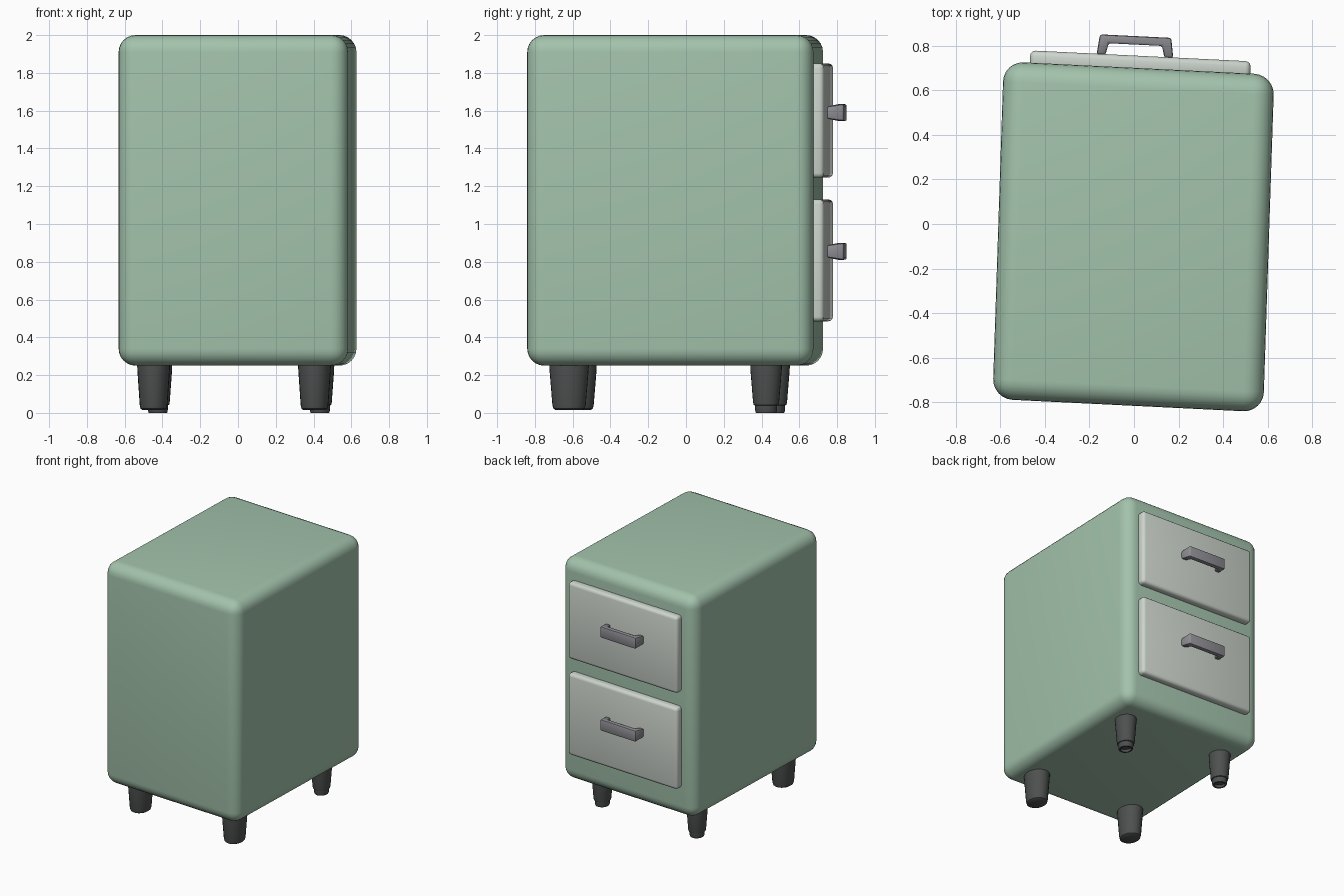
import bpy, bmesh, math
from mathutils import Matrix, Vector

if "Cube" in bpy.data.objects:
    bpy.data.objects.remove(bpy.data.objects["Cube"])


def material(name, rgb):
    m = bpy.data.materials.new(name)
    m.diffuse_color = (*rgb, 1)
    m.use_nodes = True
    m.node_tree.nodes["Principled BSDF"].inputs["Base Color"].default_value = m.diffuse_color
    return m


GREEN = material("sage green", (0.366, 0.545, 0.413))
PALE = material("pale grey", (0.61, 0.66, 0.61))
STEEL = material("handle grey", (0.27, 0.27, 0.295))
DARK = material("dark leg grey", (0.077, 0.081, 0.081))

# the cabinet stands slightly turned and skewed
FRAME = Matrix(((1, 0.033, 0, -0.0025),
                (-0.0494, 1, 0, -0.0575),
                (0, 0, 1, 0),
                (0, 0, 0, 1)))


def finish(name, bm, mat, matrix=None, angle=40):
    if matrix:
        bm.transform(matrix)
    bmesh.ops.recalc_face_normals(bm, faces=bm.faces)
    me = bpy.data.meshes.new(name)
    bm.to_mesh(me)
    bm.free()
    me.materials.append(mat)
    ob = bpy.data.objects.new(name, me)
    bpy.context.collection.objects.link(ob)
    bpy.ops.object.select_all(action='DESELECT')
    ob.select_set(True)
    bpy.context.view_layer.objects.active = ob
    bpy.ops.object.shade_smooth_by_angle(angle=math.radians(angle))
    return ob


def bevel(bm, width, segments):
    bmesh.ops.bevel(bm, geom=bm.edges[:], offset=width, segments=segments,
                    profile=0.5, affect='EDGES', clamp_overlap=True)


def rounded_box(name, lo, hi, width, segments, mat):
    bm = bmesh.new()
    bmesh.ops.create_cube(bm, size=1)
    lo, hi = Vector(lo), Vector(hi)
    for v in bm.verts:
        v.co = Vector([(lo[i] + hi[i]) / 2 + v.co[i] * (hi[i] - lo[i]) for i in range(3)])
    bevel(bm, width, segments)
    return finish(name, bm, mat, FRAME)


# U-shaped pull: outline in plan, thicker in height at the grip
def handle(name, z):
    half = [(0.172, 0.0), (0.16, 0.09)]
    inner = [(0.12, 0.052), (0.132, 0.0)]
    outline = half + [(-x, y) for x, y in reversed(half)]
    outline += [(-x, y) for x, y in reversed(inner)] + inner
    bm = bmesh.new()
    rings = []
    for s in (-1, 1):
        rings.append([bm.verts.new((x - 0.02, 0.81 + y, z + s * (0.032 if y < 0.01 else 0.045)))
                      for x, y in outline])
    n = len(outline)
    lo, hi = rings
    for i in range(n):
        j = (i + 1) % n
        bm.faces.new((lo[i], lo[j], hi[j], hi[i]))
    # order: 0 1 2 3 outer, 4 5 6 7 inner
    for r in rings:
        for q in ((0, 1, 6, 7), (1, 2, 5, 6), (2, 3, 4, 5)):
            bm.faces.new([r[k] for k in q])
    bmesh.ops.recalc_face_normals(bm, faces=bm.faces)
    sharp = [e for e in bm.edges if len(e.link_faces) == 2 and e.calc_face_angle() > 0.5]
    bmesh.ops.bevel(bm, geom=sharp, offset=0.01, segments=2, profile=0.5,
                    affect='EDGES', clamp_overlap=True)
    return finish(name, bm, STEEL, FRAME)


# lathed oval leg from (scale, z) pairs
def leg(name, x, y, rx, ry, profile, sides=24):
    bm = bmesh.new()
    rings = []
    for s, z in profile:
        rings.append([bm.verts.new((x + rx * s * math.cos(2 * math.pi * k / sides),
                                    y + ry * s * math.sin(2 * math.pi * k / sides), z))
                      for k in range(sides)])
    for a, b in zip(rings, rings[1:]):
        for k in range(sides):
            j = (k + 1) % sides
            bm.faces.new((a[k], a[j], b[j], b[k]))
    bm.faces.new(rings[0])
    bm.faces.new(rings[-1])
    return finish(name, bm, DARK)


# cabinet body
rounded_box("cabinet_body", (-0.6075, -0.7575, 0.25), (0.6075, 0.7575, 2.0), 0.09, 6, GREEN)

# drawer fronts and handles on the back side
for label, z0, z1, hz in (("upper", 1.245, 1.85, 1.59), ("lower", 0.485, 1.13, 0.855)):
    rounded_box(label + "_drawer_front", (-0.49, 0.735, z0), (0.50, 0.8125, z1), 0.024, 3, PALE)
    handle(label + "_handle", hz)

# front legs: plain taper with rounded ends
plain = [(1.0, 0.27), (0.99, 0.23), (0.84, 0.04), (0.79, 0.022), (0.68, 0.015)]
leg("front_left_leg", -0.447, -0.577, 0.087, 0.105, plain)
leg("front_right_leg", 0.405, -0.619, 0.087, 0.105, plain)

# back legs: taper with a narrower hollow foot
footed = [(1.0, 0.27), (0.99, 0.23), (0.82, 0.055), (0.78, 0.042), (0.70, 0.04),
          (0.68, 0.008), (0.64, 0.0), (0.50, 0.0), (0.47, 0.02)]
leg("back_left_leg", -0.424, 0.466, 0.076, 0.084, footed)
leg("back_right_leg", 0.434, 0.424, 0.076, 0.084, footed)
